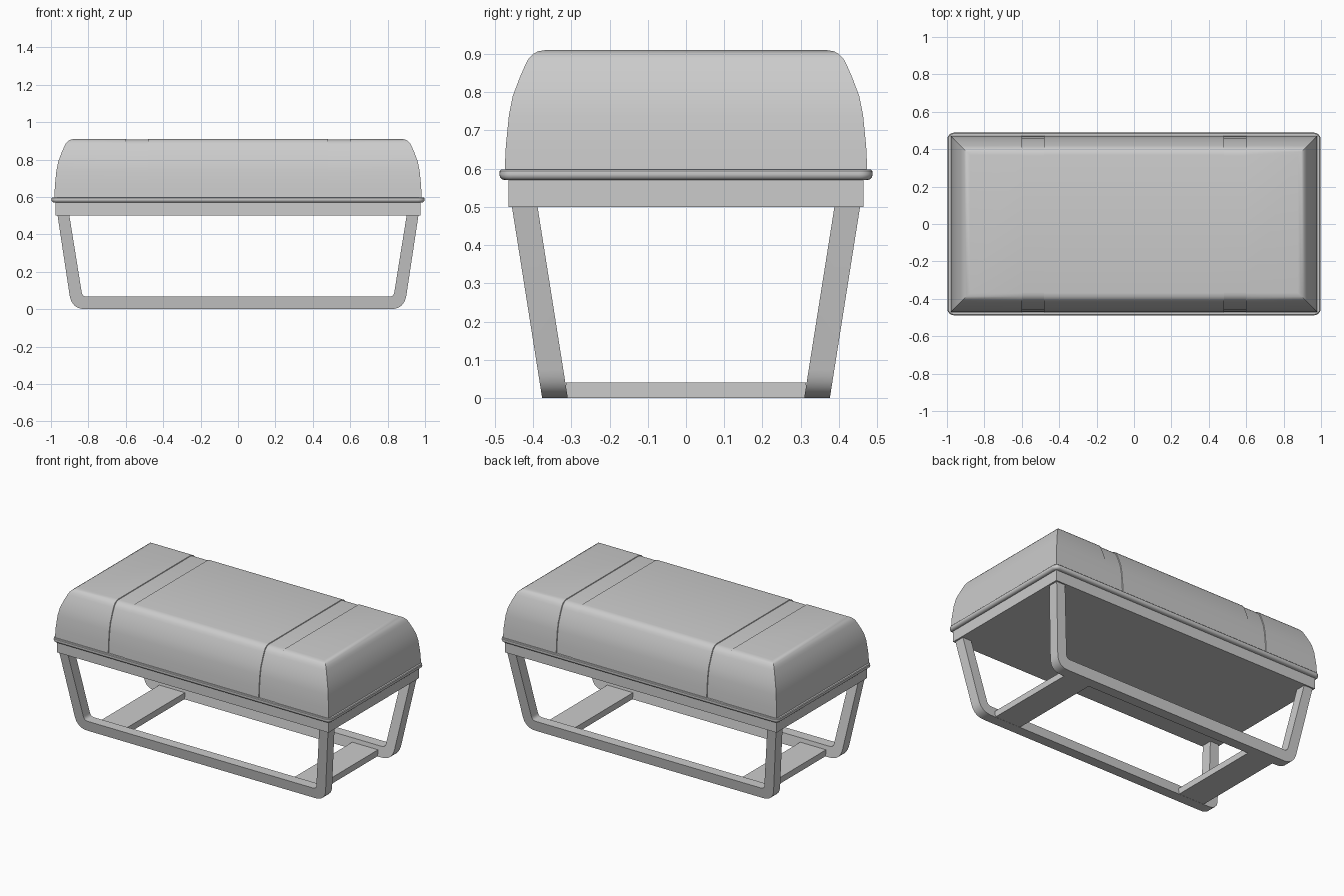
import bpy
import bmesh
from math import cos, sin, pi, radians
from mathutils import Vector

cube = bpy.data.objects.get("Cube")
if cube:
    bpy.data.objects.remove(cube, do_unlink=True)

grey = bpy.data.materials.new("light_grey")
grey.use_nodes = True
grey.diffuse_color = (0.6, 0.6, 0.6, 1)
grey.node_tree.nodes["Principled BSDF"].inputs["Base Color"].default_value = (0.6, 0.6, 0.6, 1)


def finish(bm, name, smooth=True):
    bmesh.ops.recalc_face_normals(bm, faces=bm.faces)
    mesh = bpy.data.meshes.new(name)
    bm.to_mesh(mesh)
    bm.free()
    mesh.materials.append(grey)
    obj = bpy.data.objects.new(name, mesh)
    bpy.context.collection.objects.link(obj)
    bpy.ops.object.select_all(action="DESELECT")
    obj.select_set(True)
    bpy.context.view_layer.objects.active = obj
    if smooth:
        bpy.ops.object.shade_smooth_by_angle(angle=radians(32))
    return obj


def rectangle(hx, hy, radius=0, steps=6):
    """Outline of a rectangle, with rounded corners if a radius is given."""
    if not radius:
        return [(hx, hy), (-hx, hy), (-hx, -hy), (hx, -hy)]
    points = []
    for i, (sx, sy) in enumerate([(1, 1), (-1, 1), (-1, -1), (1, -1)]):
        for k in range(steps + 1):
            a = (i + k / steps) * pi / 2
            points.append((sx * (hx - radius) + radius * cos(a),
                           sy * (hy - radius) + radius * sin(a)))
    return points


def loft(hx, hy, profile, radius=0):
    """Stack rectangles; the profile lists (inset, height)."""
    bm = bmesh.new()
    rings = []
    for inset, z in profile:
        outline = rectangle(hx - inset, hy - inset, max(radius - inset, 0))
        rings.append([bm.verts.new((x, y, z)) for x, y in outline])
    for low, high in zip(rings, rings[1:]):
        n = len(low)
        for i in range(n):
            j = (i + 1) % n
            bm.faces.new((low[i], low[j], high[j], high[i]))
    bm.faces.new(rings[0][::-1])
    bm.faces.new(rings[-1])
    return bm


def box(name, x0, x1, y0, y1, z0, z1):
    bm = bmesh.new()
    bmesh.ops.create_cube(bm, size=1)
    for v in bm.verts:
        v.co = ((x0 + x1) / 2 + v.co.x * (x1 - x0),
                (y0 + y1) / 2 + v.co.y * (y1 - y0),
                (z0 + z1) / 2 + v.co.z * (z1 - z0))
    return finish(bm, name, False)


# Cushion with mitred corners and two shallow bands pressed across it
bm = loft(0.982, 0.474, [(0, 0.595), (0.003, 0.66), (0.011, 0.74), (0.021, 0.79),
                         (0.04, 0.84), (0.054, 0.872), (0.062, 0.887),
                         (0.073, 0.899), (0.087, 0.907), (0.105, 0.91)])
for side in (-1, 1):
    for x in (0.48, 0.482, 0.598, 0.6):
        bmesh.ops.bisect_plane(bm, geom=bm.verts[:] + bm.edges[:] + bm.faces[:],
                               plane_co=(side * x, 0, 0), plane_no=(1, 0, 0))
for v in bm.verts:
    if 0.481 < abs(v.co.x) < 0.599:
        v.co.y *= 0.992
        if v.co.z > 0.6:
            v.co.z -= 0.004 * (v.co.z - 0.6) / 0.31
finish(bm, "cushion")

# Piping rim, rounded underneath
finish(loft(0.998, 0.488, [(0.016, 0.57), (0.008, 0.572), (0.002, 0.578),
                           (0, 0.585), (0.001, 0.594), (0.005, 0.598)], 0.035), "piping_rim")

# Seat base
box("seat_base", -0.975, 0.975, -0.464, 0.464, 0.5, 0.575)


# Leaning U-shaped leg frames
def rounded(before, corner, after, radius, steps=8):
    b, c, a = Vector(before), Vector(corner), Vector(after)
    start = c + (b - c).normalized() * radius
    end = c + (a - c).normalized() * radius
    return [(start * (1 - t) ** 2 + c * 2 * t * (1 - t) + end * t * t)[:]
            for t in (k / steps for k in range(steps + 1))]


TOP = 0.503
outer = [(0.965, TOP)] + rounded((0.965, TOP), (0.889, 0), (0, 0), 0.075)
inner = [(0.902, TOP)] + rounded((0.902, TOP), (0.832, 0.067), (0, 0.067), 0.025)


def mirrored(points):
    return [(-x, z) for x, z in points]


outline = outer + mirrored(outer[::-1]) + mirrored(inner) + inner[::-1]
for name, side in (("front_leg_frame", -1), ("back_leg_frame", 1)):
    bm = bmesh.new()
    faces = []
    for edge in (0.309, 0.376):
        faces.append([bm.verts.new((x, side * (edge + 0.158 * z), z)) for x, z in outline])
    near, far = faces
    for i in range(len(outline)):
        j = (i + 1) % len(outline)
        bm.faces.new((near[i], near[j], far[j], far[i]))
    bm.faces.new(near)
    bm.faces.new(far[::-1])
    finish(bm, name)

# Flat floor crossbars joining the frames
for name, side in (("left_crossbar", 1), ("right_crossbar", -1)):
    x0, x1 = sorted((side * 0.6, side * 0.785))
    box(name, x0, x1, -0.314, 0.314, 0.001, 0.041)
